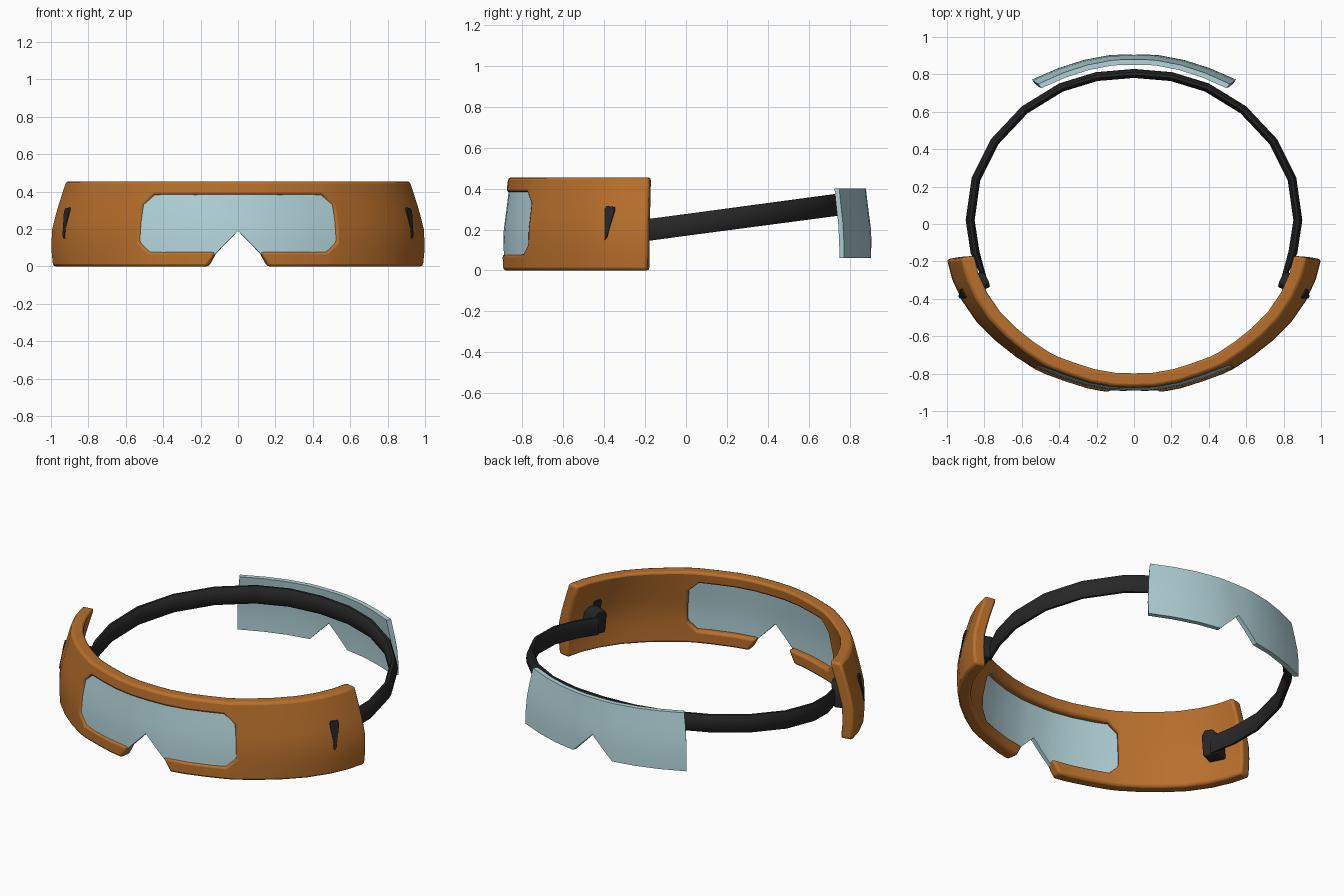
import bpy, bmesh
from math import sin, cos, radians, pi, tau
from mathutils import Vector

if "Cube" in bpy.data.objects:
    bpy.data.objects.remove(bpy.data.objects["Cube"])


def material(name, rgb):
    m = bpy.data.materials.new(name)
    m.diffuse_color = (*rgb, 1)
    m.use_nodes = True
    m.node_tree.nodes["Principled BSDF"].inputs["Base Color"].default_value = m.diffuse_color
    return m


ORANGE = material("orange_plastic", (0.48, 0.16, 0.025))
GLASS = material("pale_blue_lens", (0.45, 0.66, 0.70))
BLACK = material("black_rubber", (0.02, 0.02, 0.02))


def lerp_table(table, v):
    for (a, fa), (b, fb) in zip(table, table[1:]):
        if v <= b:
            break
    return fa + (fb - fa) * (v - a) / (b - a)


# Face-wrapping surface: radius by angle from the front, and narrowing with height
RADIUS = [(0, .905), (23, .918), (35, .943), (45, .957), (58, .993), (70, 1.017), (80, 1.02)]
SCALE_X = [(0, .99), (.1, 1.0), (.2, .995), (.3, .97), (.455, .92)]
SCALE_Y = [(0, 1.0), (.2, .995), (.3, .98), (.455, .96)]


def surf(deg, z, depth):
    r, t = lerp_table(RADIUS, abs(deg)), radians(deg)
    return Vector(((r * lerp_table(SCALE_X, z) - depth) * sin(t),
                   -(r * lerp_table(SCALE_Y, z) - depth) * cos(t), z))


def finish(name, verts, faces, mat, bevel=0, angle=40):
    me = bpy.data.meshes.new(name)
    me.from_pydata(verts, [], faces)
    bm = bmesh.new()
    bm.from_mesh(me)
    bmesh.ops.recalc_face_normals(bm, faces=bm.faces)
    bm.to_mesh(me)
    bm.free()
    ob = bpy.data.objects.new(name, me)
    bpy.context.collection.objects.link(ob)
    me.materials.append(mat)
    bpy.ops.object.select_all(action='DESELECT')
    ob.select_set(True)
    bpy.context.view_layer.objects.active = ob
    bpy.ops.object.shade_smooth_by_angle(angle=radians(angle))
    if bevel:
        b = ob.modifiers.new("soft_edges", 'BEVEL')
        b.width, b.segments, b.limit_method, b.angle_limit = bevel, 2, 'ANGLE', radians(45)
    return ob


def shell(name, polys, d0, d1, mat, bevel=0):
    """Closed shell from (angle, z) polygons, between two depths of the surface."""
    keys = list(dict.fromkeys(p for poly in polys for p in poly))
    idx, n = {k: i for i, k in enumerate(keys)}, len(keys)
    verts = [surf(*k, d) for d in (d0, d1) for k in keys]
    outer = [[idx[p] for p in poly] for poly in polys]
    edges = {(a, b) for f in outer for a, b in zip(f, f[1:] + f[:1])}
    faces = outer + [[i + n for i in reversed(f)] for f in outer]
    faces += [[b, a, a + n, b + n] for a, b in edges if (b, a) not in edges]
    return finish(name, verts, faces, mat, bevel)


def both_sides(half):
    return [-v for v in reversed(half) if v] + half


# Frame: wrapped band with chamfered window and nose gap
cols = both_sides([0, 7.6, 16, 24, 30.8, 34.3, 42, 50, 58, 66, 73, 79.3])
rows = [0, .078, .13, .2, .27, .33, .382, .455]
polys = []
for a, b in zip(cols, cols[1:]):
    outermost, mid = max(abs(a), abs(b)), abs(a + b) / 2
    for lo, hi in zip(rows, rows[1:]):
        if lo == 0 and mid < 7.6:
            continue
        quad = [(a, lo), (b, lo), (b, hi), (a, hi)]
        if outermost <= 34.3 and .078 <= lo and hi <= .382:
            if mid < 30.8 or (lo, hi) not in ((.078, .13), (.33, .382)):
                continue
            inner = min(a, b, key=abs)
            drop = hi if lo == .078 else lo
            quad.remove((inner, drop))
        # slant the rim ends beside the nose
        polys.append([((p[0] / 7.6 * 10.6, 0) if p[1] == 0 and abs(p[0]) == 7.6 else p)
                      for p in quad])
shell("frame", polys, 0, .072, ORANGE, .014)

# Lens outline with V nose notch, used for the fitted and the spare lens
lcols = both_sides([0, 4.1, 8.3, 17, 26, 35.2])


def lens_pt(deg, k):
    bottom = max(.06, .19 - .13 * abs(deg) / 8.3)
    return (deg, bottom + (.40 - bottom) * k / 4)


lens_polys = [[lens_pt(a, k), lens_pt(b, k), lens_pt(b, k + 1), lens_pt(a, k + 1)]
              for a, b in zip(lcols, lcols[1:]) for k in range(4)]
shell("front_lens", lens_polys, .010, .036, GLASS)
spare = shell("rear_lens", lens_polys, -.004, .024, GLASS)
for v in spare.data.vertices:
    v.co.y *= -1
spare.data.flip_normals()

# Strap: oval band swept around the back, rising to the rear
half = [(0, .805), (.2, .788), (.39, .73), (.585, .61), (.745, .44),
        (.845, .24), (.876, .02), (.85, -.15), (.80, -.29)]
path = [(-x, y) for x, y in reversed(half[1:])] + half
path = [Vector((x, y, .20 + (y + .17) * .133)) for x, y in path]
N = 10
verts, faces = [], []
for i, p in enumerate(path):
    t = path[min(i + 1, len(path) - 1)] - path[max(i - 1, 0)]
    side = Vector((t.y, -t.x, 0)).normalized()
    thick = .012 if i in (0, len(path) - 1) else .024
    verts += [p + side * thick * cos(tau * j / N) + Vector((0, 0, .056 * sin(tau * j / N)))
              for j in range(N)]
for i in range(len(path) - 1):
    faces += [[i * N + j, i * N + (j + 1) % N, (i + 1) * N + (j + 1) % N, (i + 1) * N + j]
              for j in range(N)]
faces += [list(range(N)), list(range(len(verts) - N, len(verts)))]
finish("strap", verts, faces, BLACK, angle=50)

# Strap anchors: wedge tab showing outside, block inside the frame
wedge = [(66.4, .30), (67.0, .315), (69.4, .31), (69.5, .29), (67.6, .165), (66.9, .15)]
block = [(66.5, .13), (72.5, .13), (72.5, .25), (71, .28), (68, .28), (66.5, .25)]
for s, label in ((-1, "left"), (1, "right")):
    shell(label + "_strap_tab", [[(s * a, z) for a, z in wedge]], -.006, .08, BLACK)
    shell(label + "_strap_block", [[(s * a, z) for a, z in block]], .06, .155, BLACK, .008)
